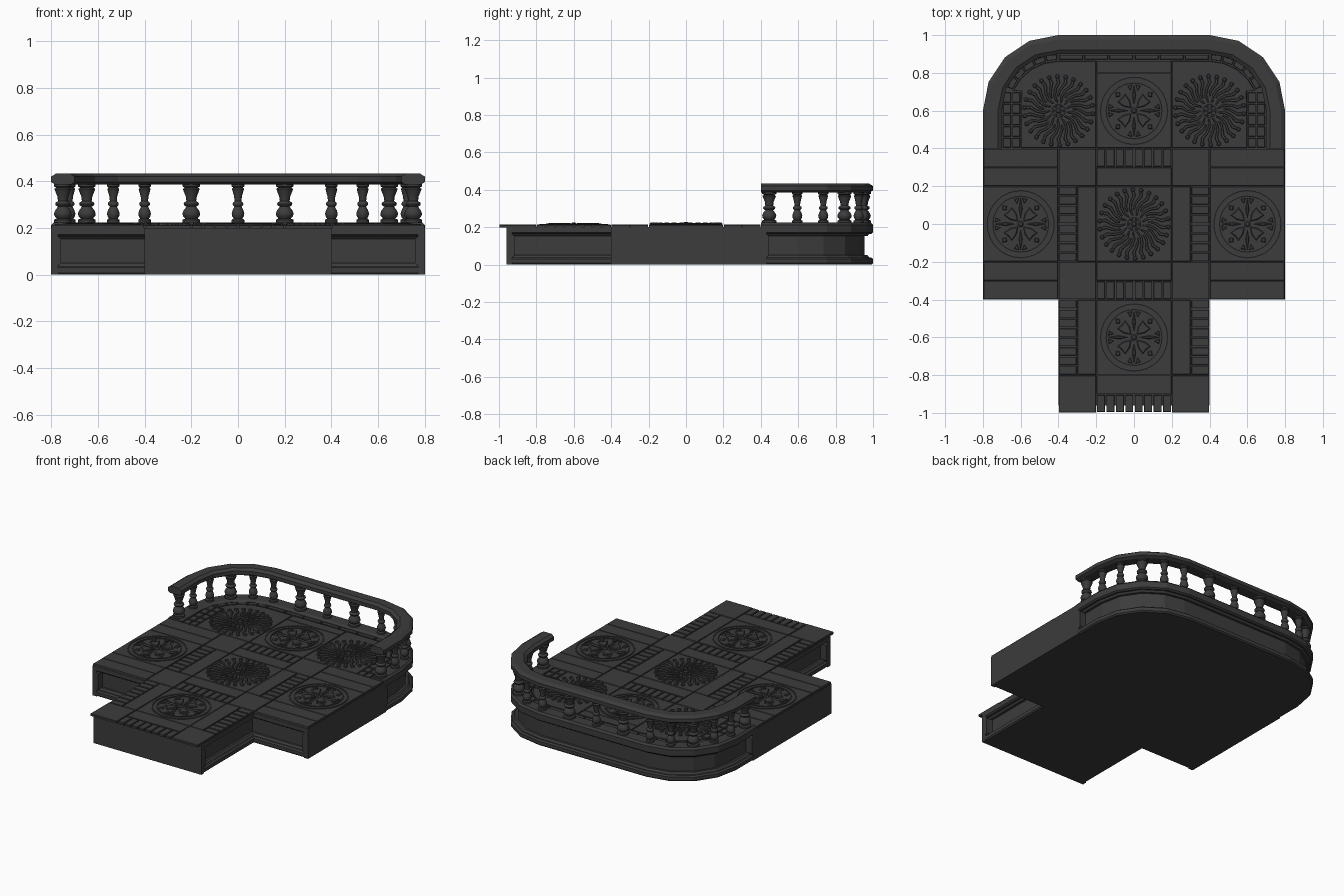
import bpy, bmesh, math
from math import sin, cos, pi, radians

if "Cube" in bpy.data.objects:
    bpy.data.objects.remove(bpy.data.objects["Cube"], do_unlink=True)

stone = bpy.data.materials.new("dark_stone")
stone.use_nodes = True
COLOUR = (0.045, 0.045, 0.045, 1)
stone.diffuse_color = COLOUR
bsdf = next(n for n in stone.node_tree.nodes if n.type == 'BSDF_PRINCIPLED')
bsdf.inputs["Base Color"].default_value = COLOUR
bsdf.inputs["Roughness"].default_value = 0.8

FLOOR, TILE = 0.2, 0.213


def finish(bm, name, smooth=False):
    bmesh.ops.remove_doubles(bm, verts=bm.verts, dist=0.0002)
    bmesh.ops.recalc_face_normals(bm, faces=bm.faces)
    mesh = bpy.data.meshes.new(name)
    bm.to_mesh(mesh)
    bm.free()
    mesh.materials.append(stone)
    ob = bpy.data.objects.new(name, mesh)
    bpy.context.collection.objects.link(ob)
    if smooth:
        bpy.ops.object.select_all(action='DESELECT')
        ob.select_set(True)
        bpy.context.view_layer.objects.active = ob
        bpy.ops.object.shade_smooth_by_angle(angle=radians(40))
    return ob


def loft(bm, rows, closed=True, caps=True):
    """Skin between rows of points; caps close the first and last row."""
    rings = [[bm.verts.new(p) for p in row] for row in rows]
    n = len(rings[0])
    for a, b in zip(rings, rings[1:]):
        for i in range(n if closed else n - 1):
            j = (i + 1) % n
            bm.faces.new((a[i], a[j], b[j], b[i]))
    if caps:
        bm.faces.new(rings[0][::-1])
        bm.faces.new(rings[-1])


def prism(bm, pts, z0, z1, chamfer=0.003):
    """Low slab over an outline, with its top edge drawn in toward the centre."""
    cx = sum(p[0] for p in pts) / len(pts)
    cy = sum(p[1] for p in pts) / len(pts)
    top = []
    for x, y in pts:
        d = math.hypot(x - cx, y - cy)
        k = max(0.3, 1 - chamfer / max(d, 0.001))
        top.append((cx + (x - cx) * k, cy + (y - cy) * k, z1))
    loft(bm, [[(x, y, z0) for x, y in pts],
              [(x, y, z1 - min(chamfer, (z1 - z0) / 2)) for x, y in pts], top])


def tile(bm, x0, x1, y0, y1, gap=0.002):
    x0, x1, y0, y1 = x0 + gap, x1 - gap, y0 + gap, y1 - gap
    prism(bm, [(x0, y0), (x1, y0), (x1, y1), (x0, y1)], FLOOR - 0.002, TILE)


def bricks(bm, x0, x1, y0, y1, nx, ny):
    dx, dy = (x1 - x0) / nx, (y1 - y0) / ny
    for i in range(nx):
        for j in range(ny):
            tile(bm, x0 + i * dx, x0 + (i + 1) * dx, y0 + j * dy, y0 + (j + 1) * dy, 0.004)


def arc(r, a0=0, a1=90, n=4):
    return [(0.4 + r * cos(radians(a0 + (a1 - a0) * i / n)),
             0.6 + r * sin(radians(a0 + (a1 - a0) * i / n))) for i in range(n + 1)]


def mirror_x(pts):
    return pts + [(-x, y) for x, y in reversed(pts)]


# Platform body: outline d = depth of the sunken panels, e = extra end margin
def body_outline(d, e):
    half = [(0.4, -0.96), (0.4, -0.93 + e), (0.4 - d, -0.93 + e), (0.4 - d, -0.4 + d),
            (0.77 - e, -0.4 + d), (0.77 - e, -0.4), (0.8, -0.4), (0.8, 0.43 + e),
            (0.8 - d, 0.43 + e)] + arc(0.4 - d)
    return mirror_x(half)


bm = bmesh.new()
layers = [(0, 0.008, 0), (0.008, 0, 0), (0.03, 0, 0), (0.038, 0.01, 0), (0.038, 0.02, 0),
          (0.05, 0.03, 0.012), (0.05, 0.045, 0.012), (0.152, 0.045, 0.012), (0.152, 0.03, 0.012),
          (0.164, 0.02, 0), (0.164, 0.01, 0), (0.172, 0, 0), (FLOOR, 0, 0)]
loft(bm, [[(x, y, z) for x, y in body_outline(d, e)] for z, d, e in layers])
finish(bm, "platform_body")

# Curb and handrail swept around the rounded back
def sweep_edge(name, profile):
    bm = bmesh.new()
    rows = [[(0.8 - d, 0.4, z) for d, z in profile]]
    rows += [list(r) for r in zip(*[[(x, y, z) for x, y in arc(0.4 - d)] for d, z in profile])]
    rows += [[(-x, y, z) for x, y, z in row] for row in reversed(rows)]
    loft(bm, rows)
    finish(bm, name)


sweep_edge("back_curb", [(0, 0.199), (0, 0.212), (0.012, 0.224), (0.085, 0.224),
                         (0.1, 0.214), (0.1, 0.199)])
sweep_edge("handrail", [(0.018, 0.386), (0, 0.396), (0, 0.42), (0.022, 0.434),
                        (0.08, 0.434), (0.1, 0.42), (0.1, 0.396), (0.084, 0.386)])

# Turned balusters
TURNING = [(1, 0.22), (1, 0.235), (0.7, 0.24), (0.95, 0.252), (1, 0.262), (0.85, 0.276),
           (0.55, 0.291), (0.8, 0.297), (0.86, 0.303), (0.8, 0.309), (0.55, 0.315),
           (0.62, 0.335), (0.85, 0.357), (0.95, 0.367), (0.75, 0.373), (1, 0.378), (1, 0.388)]


def baluster(x, y, radius):
    bm = bmesh.new()
    loft(bm, [[(x + radius * k * cos(pi * i / 6), y + radius * k * sin(pi * i / 6), z)
               for i in range(12)] for k, z in TURNING])
    finish(bm, "baluster", smooth=True)


curve_spots = arc(0.35)
thick = [(0.75, 0.445), curve_spots[2], (0.2, 0.95)]
thin = [(0.75, 0.595), curve_spots[1], curve_spots[3], curve_spots[4]]
for spots, radius in ((thick, 0.038), (thin, 0.027)):
    for x, y in spots:
        baluster(x, y, radius)
        baluster(-x, y, radius)
baluster(0, 0.95, 0.027)

# Paving: plain slabs and brick bands
bm = bmesh.new()
for y in (-0.6, 0, 0.6):
    tile(bm, -0.2, 0.2, y - 0.2, y + 0.2)
tile(bm, -0.2, 0.2, -0.9, -0.8)
bricks(bm, -0.2, 0.2, -1, -0.9, 8, 1)
tile(bm, -0.2, 0.2, 0.8, 0.865)
bricks(bm, -0.4, 0.4, 0.868, 0.9, 6, 1)
for s in (-1, 1):
    lo, hi = sorted((s * 0.2, s * 0.3))
    tile(bm, -0.2, 0.2, lo, hi)
    tile(bm, lo, hi, -0.2, 0.2)
    tile(bm, lo, hi, -0.8, -0.4)
    lo, hi = sorted((s * 0.3, s * 0.4))
    bricks(bm, -0.2, 0.2, lo, hi, 8, 1)
    bricks(bm, lo, hi, -0.2, 0.2, 1, 8)
    bricks(bm, lo, hi, -0.8, -0.4, 1, 8)
    lo, hi = sorted((s * 0.2, s * 0.4))
    for y in (-1, -0.4, 0.2):
        tile(bm, lo, hi, y, y + 0.2)
    lo, hi = sorted((s * 0.4, s * 0.8))
    tile(bm, lo, hi, -0.2, 0.2)
    for y in (-0.4, -0.3, 0.2, 0.3):
        tile(bm, lo, hi, y, y + 0.1)
    # rounded back corner
    lo, hi = sorted((s * 0.6, s * 0.697))
    bricks(bm, lo, hi, 0.4, 0.7, 2, 5)
    corner = [(0.202, 0.402), (0.597, 0.402), (0.597, 0.703)] + arc(0.263, 24, 90) + [(0.202, 0.863)]
    prism(bm, [(s * x, y) for x, y in corner], FLOOR - 0.002, TILE)
    for k in range(5):
        a = 25 + 13 * k
        ring = arc(0.27, a, a + 11.5, 1) + arc(0.297, a + 11.5, a, 1)
        prism(bm, [(s * x, y) for x, y in ring], FLOOR - 0.002, TILE)
finish(bm, "floor_paving")


# Carved medallions
def ring(bm, cx, cy, r0, r1, z, n=32):
    rm = (r0 + r1) / 2
    section = [(r0, TILE - 0.002), (r0, z - 0.002), (rm, z), (r1, z - 0.002), (r1, TILE - 0.002)]
    rows = [[(cx + r * cos(2 * pi * i / n), cy + r * sin(2 * pi * i / n), h) for i in range(n)]
            for r, h in section]
    loft(bm, rows, caps=False)


def polar(bm, cx, cy, turn, pts, z, chamfer=0.005):
    prism(bm, [(cx + r * cos(a + turn), cy + r * sin(a + turn)) for r, a in pts],
          TILE - 0.002, z, chamfer)


def disc(bm, x, y, r, z, n=8):
    prism(bm, [(x + r * cos(2 * pi * i / n), y + r * sin(2 * pi * i / n)) for i in range(n)],
          TILE - 0.002, z, r * 0.4)


def flower_medallion(cx, cy):
    bm = bmesh.new()
    ring(bm, cx, cy, 0.172, 0.183, 0.218)
    ring(bm, cx, cy, 0.143, 0.152, 0.219)
    for k in range(8):
        a = k * pi / 4
        if k % 2:
            polar(bm, cx, cy, a, [(0.02, 0), (0.06, -0.4), (0.1, -0.3), (0.092, 0),
                                  (0.1, 0.3), (0.06, 0.4)], 0.222)
            polar(bm, cx, cy, a, [(0.105, 0), (0.12, -0.13), (0.138, 0), (0.12, 0.13)], 0.221)
        else:
            polar(bm, cx, cy, a, [(0.03, 0), (0.08, -0.12), (0.14, 0), (0.08, 0.12)], 0.222)
            for s in (-1, 1):
                polar(bm, cx, cy, a, [(0.108, s * 0.18), (0.138, s * 0.06), (0.136, s * 0.26)], 0.219)
    disc(bm, cx, cy, 0.016, 0.224)
    finish(bm, "flower_medallion")


def pinwheel_medallion(cx, cy):
    bm = bmesh.new()
    petals = 26
    for k in range(petals):
        a = 2 * pi * k / petals
        radii = (0.045, 0.08, 0.115, 0.15, 0.178) if k % 2 else (0.075, 0.1, 0.125, 0.15, 0.178)
        # wavy ridged petal with a round tip
        spine = [(r, a + 0.13 * sin((r - 0.04) * 40)) for r in radii]
        rows = []
        for i, (r, t) in enumerate(spine):
            w = (0.004, 0.007, 0.008, 0.009, 0.008)[i]
            rows.append([(cx + r * cos(t) - o * sin(t), cy + r * sin(t) + o * cos(t), z)
                         for o, z in ((-w, TILE - 0.002), (-w * 0.6, 0.221), (w * 0.6, 0.221),
                                      (w, TILE - 0.002))])
        loft(bm, rows)
        r, t = spine[-1]
        disc(bm, cx + 0.182 * cos(t), cy + 0.182 * sin(t), 0.012, 0.224)
    ring(bm, cx, cy, 0.03, 0.042, 0.222, 16)
    for k in range(6):
        disc(bm, cx + 0.03 * cos(k * pi / 3), cy + 0.03 * sin(k * pi / 3), 0.009, 0.224)
    disc(bm, cx, cy, 0.016, 0.227)
    finish(bm, "pinwheel_medallion")


for spot in ((0, -0.6), (-0.6, 0), (0.6, 0), (0, 0.6)):
    flower_medallion(*spot)
for spot in ((0, 0), (-0.4, 0.6), (0.4, 0.6)):
    pinwheel_medallion(*spot)
